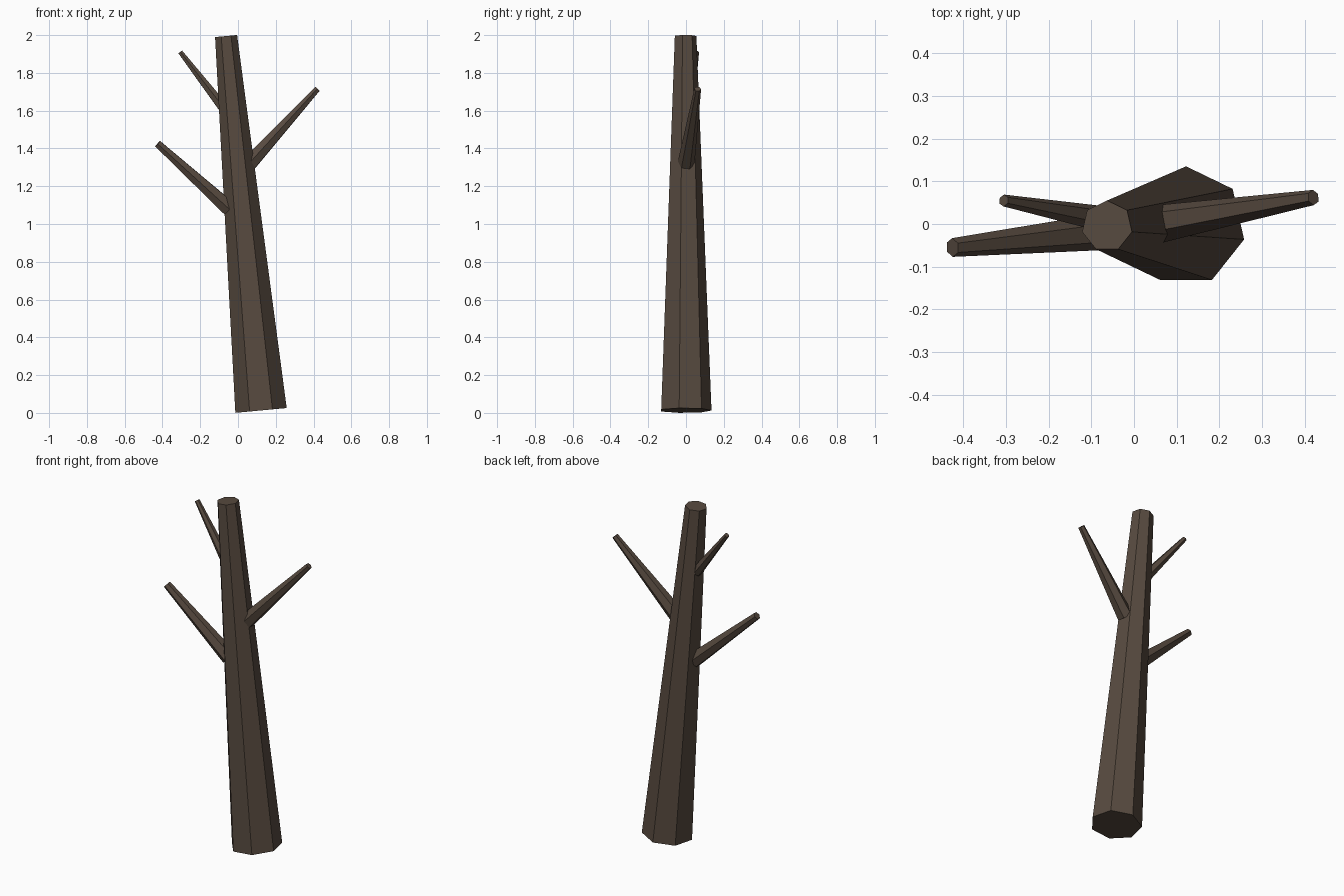
import bpy
from mathutils import Vector, Quaternion

cube = bpy.data.objects.get("Cube")
if cube:
    bpy.data.objects.remove(cube, do_unlink=True)

# Bark colour
bark = bpy.data.materials.new("dark_brown_bark")
bark.use_nodes = True
colour = (0.095, 0.068, 0.05, 1)
bark.diffuse_color = colour
bark.node_tree.nodes["Principled BSDF"].inputs["Base Color"].default_value = colour


def limb(name, start, end, r_start, r_end, sides, spin=0.0):
    """Flat-shaded tapered prism running from start to end."""
    start, end = Vector(start), Vector(end)
    axis = end - start
    bpy.ops.mesh.primitive_cone_add(vertices=sides, radius1=r_start, radius2=r_end,
                                    depth=axis.length, location=(start + end) / 2)
    obj = bpy.context.object
    obj.name = name
    obj.rotation_mode = 'QUATERNION'
    tilt = Vector((0, 0, 1)).rotation_difference(axis)
    obj.rotation_quaternion = tilt @ Quaternion((0, 0, 1), spin)
    obj.data.materials.append(bark)
    return obj


# Leaning seven-sided trunk
limb("trunk", (0.122, -0.005, 0.013), (-0.063, -0.005, 1.995), 0.14, 0.06, 7)

# Three bare branches
limb("left_branch", (0.06, 0.0, 1.32), (0.42, 0.062, 1.715), 0.045, 0.018, 6)
limb("lower_right_branch", (-0.045, -0.015, 1.08), (-0.425, -0.055, 1.425), 0.045, 0.022, 6)
limb("upper_right_branch", (-0.08, 0.013, 1.62), (-0.305, 0.055, 1.91), 0.03, 0.014, 6)
